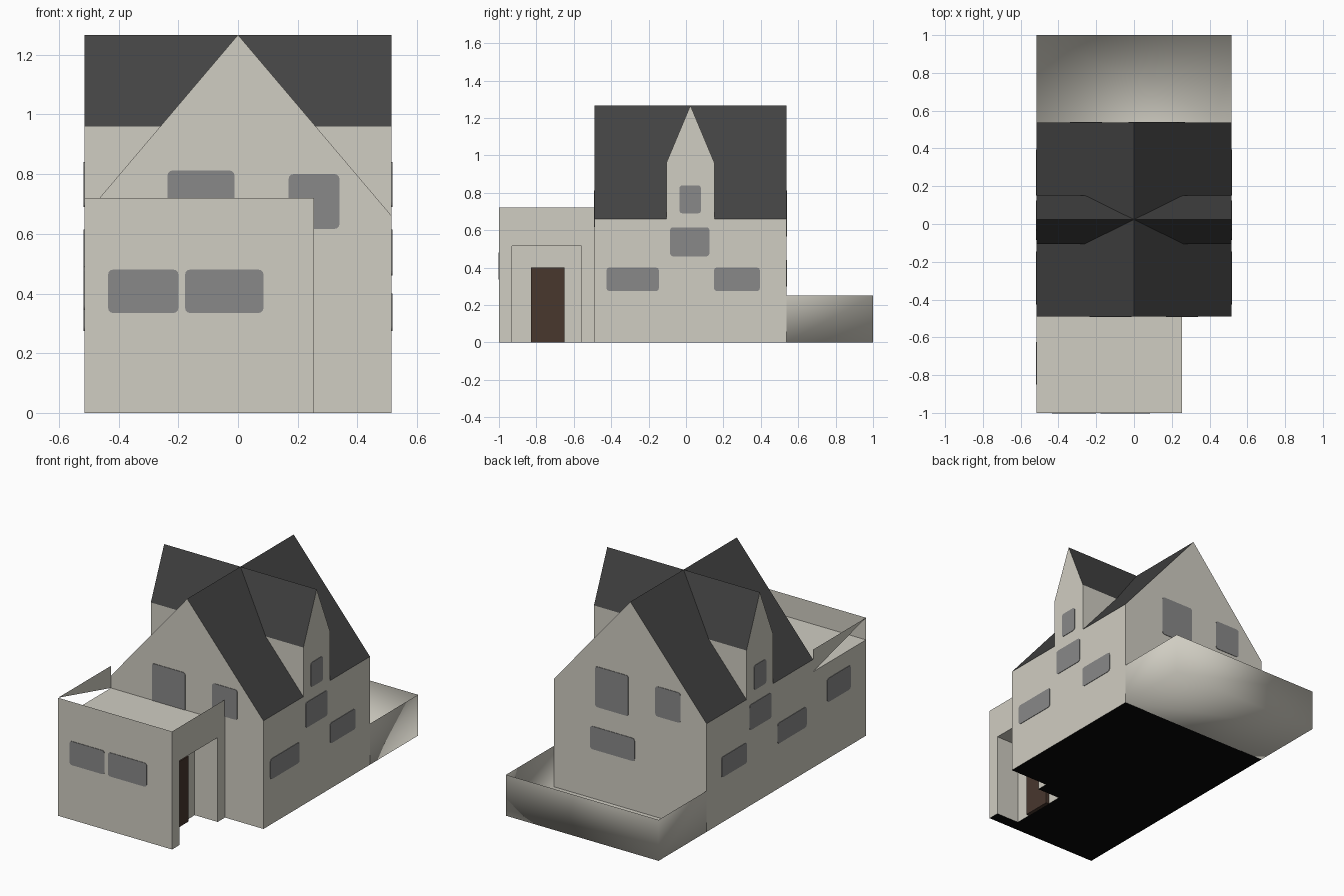
import bpy, bmesh, math

default_cube = bpy.data.objects.get("Cube")
if default_cube:
    bpy.data.objects.remove(default_cube, do_unlink=True)


def material(name, rgb):
    m = bpy.data.materials.new(name)
    m.use_nodes = True
    m.diffuse_color = (*rgb, 1)
    m.node_tree.nodes["Principled BSDF"].inputs["Base Color"].default_value = (*rgb, 1)
    return m


WALL = material("cream_wall", (0.63, 0.61, 0.54))
ROOF = material("charcoal_roof", (0.056, 0.056, 0.056))
GLASS = material("grey_glass", (0.25, 0.25, 0.25))
WOOD = material("brown_wood", (0.065, 0.038, 0.027))
BASE = material("black_underside", (0.002, 0.002, 0.002))


def finish(name, bm, mats, rule=None):
    """Turn a bmesh into an object, colouring its faces by an optional rule."""
    bm.normal_update()
    for f in bm.faces:
        f.material_index = rule(f) if rule else 0
    mesh = bpy.data.meshes.new(name)
    bm.to_mesh(mesh)
    bm.free()
    for m in mats:
        mesh.materials.append(m)
    obj = bpy.data.objects.new(name, mesh)
    bpy.context.collection.objects.link(obj)
    return obj


def place(axis, p, d):
    u, v = p
    return {"x": (d, u, v), "y": (u, d, v), "z": (u, v, d)}[axis]


def prism(name, outline, axis, a, b, mats, rule=None):
    """Extrude a flat outline along an axis from a to b."""
    bm = bmesh.new()
    near = [bm.verts.new(place(axis, p, a)) for p in outline]
    far = [bm.verts.new(place(axis, p, b)) for p in outline]
    bm.faces.new(near)
    bm.faces.new(far)
    for i in range(len(near)):
        j = (i + 1) % len(near)
        bm.faces.new((near[i], near[j], far[j], far[i]))
    bmesh.ops.recalc_face_normals(bm, faces=bm.faces)
    return finish(name, bm, mats, rule)


def sheet(name, points):
    bm = bmesh.new()
    bm.faces.new([bm.verts.new(p) for p in points])
    return finish(name, bm, [WALL])


def gable(lo, hi, bottom, eave, ridge):
    return [(lo, bottom), (hi, bottom), (hi, eave), ((lo + hi) / 2, ridge), (lo, eave)]


def rect(u0, u1, v0, v1):
    return [(u0, v0), (u1, v0), (u1, v1), (u0, v1)]


def shell_rule(f):
    if f.normal.z > 0.2:
        return 1
    return 2 if f.calc_center_median().z < 0.01 else 0


def floor_rule(f):
    return 1 if f.calc_center_median().z < 0.01 else 0


# Main dimensions
W, FRONT, BACK = 0.515, -0.49, 0.537
EAVE, RIDGE = 0.66, 1.267

# House body and cross gable, both with flush roofs
prism("house_body", gable(-W, W, 0, EAVE, RIDGE), "y", FRONT, BACK, [WALL, ROOF, BASE], shell_rule)
prism("cross_gable", gable(-0.105, 0.152, EAVE, 0.96, RIDGE), "x", -W, W, [WALL, ROOF, BASE], shell_rule)

# Front annex with a recessed porch on one side
AX, DECK, TOP = 0.255, 0.585, 0.72
PORCH_X, PORCH_Z, PY0, PY1 = 0.10, 0.515, -0.93, -0.56
footprint = [(-W, -1), (AX, -1), (AX, PY0), (PORCH_X, PY0),
             (PORCH_X, PY1), (AX, PY1), (AX, FRONT), (-W, FRONT)]
prism("annex_walls", footprint, "z", 0, PORCH_Z, [WALL, BASE], floor_rule)
prism("annex_deck", rect(-W, AX, -1, FRONT), "z", PORCH_Z, DECK, [WALL])
sheet("front_parapet", [(-W, -1, DECK), (AX, -1, DECK), (AX, -1, TOP), (-W, -1, TOP)])
sheet("left_parapet", [(AX, -1, DECK), (AX, FRONT, DECK), (AX, FRONT, TOP), (AX, -1, TOP)])
sheet("right_parapet", [(-W, -1, TOP), (-W, FRONT, TOP), (-W, FRONT, DECK)])
prism("porch_door", rect(-0.83, -0.65, 0, 0.4), "x", PORCH_X, PORCH_X + 0.02, [WOOD])

# Low rear terrace: one softly shaded open tray
bm = bmesh.new()
low = [bm.verts.new((x, y, 0)) for x, y in rect(-W, W, BACK, 1)]
high = [bm.verts.new((v.co.x, v.co.y, 0.25)) for v in low]
bm.faces.new(low[::-1])
for i in (1, 2, 3):
    j = (i + 1) % 4
    bm.faces.new((low[i], low[j], high[j], high[i]))
for f in bm.faces:
    f.smooth = True
finish("rear_terrace", bm, [WALL])


def window(name, axis, wall, side, u0, u1, z0, z1, r=0.015):
    """Thin rounded pane lying on a wall."""
    corners = [(u1 - r, z1 - r), (u0 + r, z1 - r), (u0 + r, z0 + r), (u1 - r, z0 + r)]
    outline = []
    for k, (cu, cz) in enumerate(corners):
        for s in range(4):
            a = math.pi / 2 * (k + s / 3)
            outline.append((cu + r * math.cos(a), cz + r * math.sin(a)))
    prism(name, outline, axis, wall - side * 0.003, wall + side * 0.003, [GLASS])


# Side windows, the same on both sides
side_panes = {
    "front_low": (-0.425, -0.145, 0.275, 0.40),
    "rear_low": (0.15, 0.395, 0.275, 0.40),
    "middle": (-0.085, 0.125, 0.46, 0.615),
    "attic": (-0.035, 0.08, 0.69, 0.84),
}
for side, label in ((1, "left"), (-1, "right")):
    for key, pane in side_panes.items():
        window(f"{label}_{key}_window", "x", side * W, side, *pane)

# Gable windows, turned half round from front to back
for wall, side, label in ((FRONT, -1, "front"), (BACK, 1, "back")):
    for key, u0, u1, z0, z1 in (("large", 0.012, 0.236, 0.565, 0.812),
                                ("small", -0.34, -0.17, 0.617, 0.80)):
        u = sorted((side * u0, side * u1))
        window(f"{label}_{key}_window", "y", wall, side, *u, z0, z1)
window("back_low_window", "y", BACK, 1, -0.03, 0.27, 0.30, 0.44)

# Annex windows
window("annex_front_window_a", "y", -1, -1, -0.435, -0.20, 0.335, 0.48)
window("annex_front_window_b", "y", -1, -1, -0.177, 0.085, 0.335, 0.48)
window("annex_side_window", "x", -W, -1, -0.85, -0.625, 0.345, 0.49)
